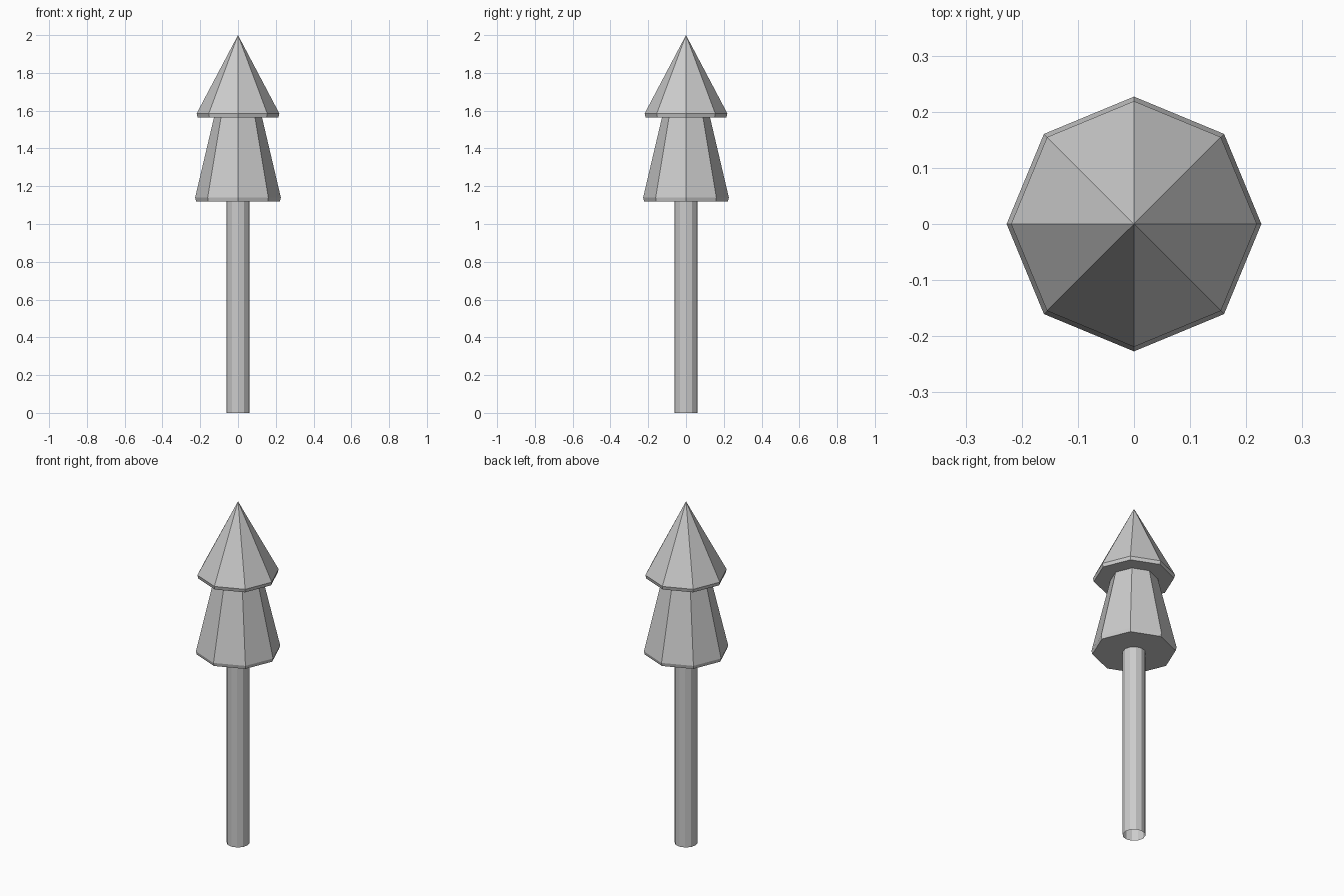
import bpy, bmesh
from math import cos, sin, tau

if "Cube" in bpy.data.objects:
    bpy.data.objects.remove(bpy.data.objects["Cube"])


def lathe(name, profile, sides):
    """Revolve (radius, z) points around z with flat faces; radius 0 makes a tip."""
    bm = bmesh.new()
    rings = []
    for r, z in profile:
        count = sides if r > 0 else 1
        rings.append([bm.verts.new((r * cos(tau * i / sides), r * sin(tau * i / sides), z))
                      for i in range(count)])
    for a, b in zip(rings, rings[1:]):
        for i in range(sides):
            j = (i + 1) % sides
            if len(b) == 1:
                bm.faces.new((a[i], a[j], b[0]))
            else:
                bm.faces.new((a[i], a[j], b[j], b[i]))
    mesh = bpy.data.meshes.new(name)
    bm.to_mesh(mesh)
    bm.free()
    obj = bpy.data.objects.new(name, mesh)
    bpy.context.collection.objects.link(obj)
    return obj


TRUNK_R = 0.061

# Slender trunk, open at the bottom
lathe("trunk", [(TRUNK_R, 0), (TRUNK_R, 1.12)], 12)

# Lower foliage tier: flat underside, thin rim, tapered octagonal skirt
lathe("lower_foliage", [(0.055, 1.12), (0.222, 1.12), (0.227, 1.14), (0.127, 1.565)], 8)

# Upper foliage tier: flat underside, thin rim, pointed tip
lathe("upper_foliage", [(0.127, 1.565), (0.214, 1.565), (0.219, 1.585), (0, 2.0)], 8)
